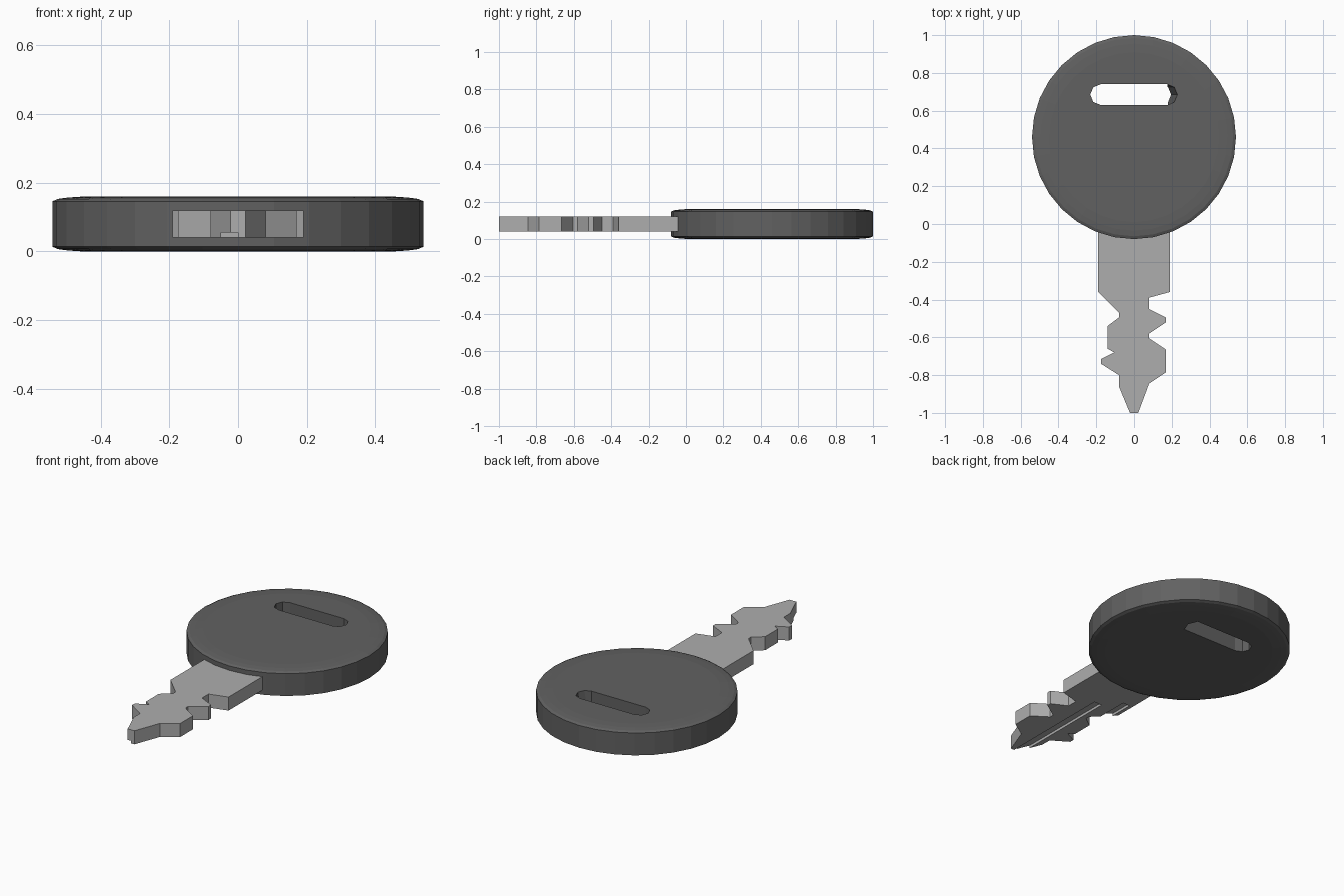
import bpy, bmesh, math

if "Cube" in bpy.data.objects:
    bpy.data.objects.remove(bpy.data.objects["Cube"])


def material(name, v):
    m = bpy.data.materials.new(name)
    m.diffuse_color = (v, v, v, 1)
    m.use_nodes = True
    m.node_tree.nodes["Principled BSDF"].inputs["Base Color"].default_value = m.diffuse_color
    return m


def loft(name, rings, mat=None):
    """Closed solid from equal-length rings of 3D points, bottom to top."""
    bm = bmesh.new()
    loops = [[bm.verts.new(p) for p in ring] for ring in rings]
    n = len(loops[0])
    bm.faces.new(loops[0][::-1])
    bm.faces.new(loops[-1])
    for a, b in zip(loops, loops[1:]):
        for i in range(n):
            j = (i + 1) % n
            bm.faces.new((a[i], a[j], b[j], b[i]))
    bmesh.ops.recalc_face_normals(bm, faces=bm.faces)
    me = bpy.data.meshes.new(name)
    bm.to_mesh(me)
    bm.free()
    ob = bpy.data.objects.new(name, me)
    bpy.context.collection.objects.link(ob)
    if mat:
        me.materials.append(mat)
    return ob


def prism(name, outline, z0, z1, mat=None):
    return loft(name, [[(x, y, z) for x, y in outline] for z in (z0, z1)], mat)


def cut(target, cutter):
    """Apply a boolean cut, then remove the cutter."""
    cutter.hide_render = True
    mod = target.modifiers.new("cut", 'BOOLEAN')
    mod.operation = 'DIFFERENCE'
    mod.solver = 'EXACT'
    mod.object = cutter
    bpy.context.view_layer.objects.active = target
    bpy.ops.object.modifier_apply(modifier=mod.name)
    bpy.data.objects.remove(cutter)


dark = material("dark_plastic", 0.12)
metal = material("metal", 0.42)

# Round head with softened rims
profile = [(0.45, 0), (0.495, 0.003), (0.525, 0.007), (0.54, 0.014),
           (0.54, 0.146), (0.525, 0.153), (0.495, 0.157), (0.45, 0.16)]
angles = [2 * math.pi * i / 32 for i in range(32)]
head = loft("key_head", [[(r * math.cos(a), 0.46 + r * math.sin(a), z)
                          for a in angles] for r, z in profile], dark)

# Key-ring slot, its right end slanting inwards towards the underside
slot = []
for cx, start in ((0.177, -90), (-0.177, 90)):
    for i in range(5):
        a = math.radians(start + 45 * i)
        slot.append((cx + 0.055 * math.cos(a), 0.685 + 0.055 * math.sin(a)))
low = [(x - 0.037 * (x > 0.19), y, -0.01) for x, y in slot]
high = [(x, y, 0.17) for x, y in slot]
cut(head, loft("slot_cutter", [low, high]))

# Toothed blade
right = [(0.19, 0), (0.19, -0.36), (0.08, -0.39), (0.08, -0.45),
         (0.17, -0.495), (0.17, -0.52), (0.08, -0.58), (0.08, -0.605),
         (0.17, -0.665), (0.17, -0.785), (0.08, -0.845), (0.022, -1)]
left = [(-0.022, -1), (-0.08, -0.86), (-0.08, -0.80), (-0.175, -0.74),
        (-0.175, -0.715), (-0.105, -0.68), (-0.14, -0.66), (-0.14, -0.54),
        (-0.08, -0.495), (-0.08, -0.47), (-0.19, -0.36), (-0.19, 0)]
blade = prism("key_blade", right + left, 0.04, 0.12, metal)

# Shallow grooves on the underside of the blade
for x0, x1, y0, y1 in ((-0.05, 0.0, -1.1, -0.33), (-0.17, -0.125, -0.5, -0.24)):
    cut(blade, prism("groove_cutter", [(x0, y0), (x1, y0), (x1, y1), (x0, y1)],
                     0.0, 0.055))
